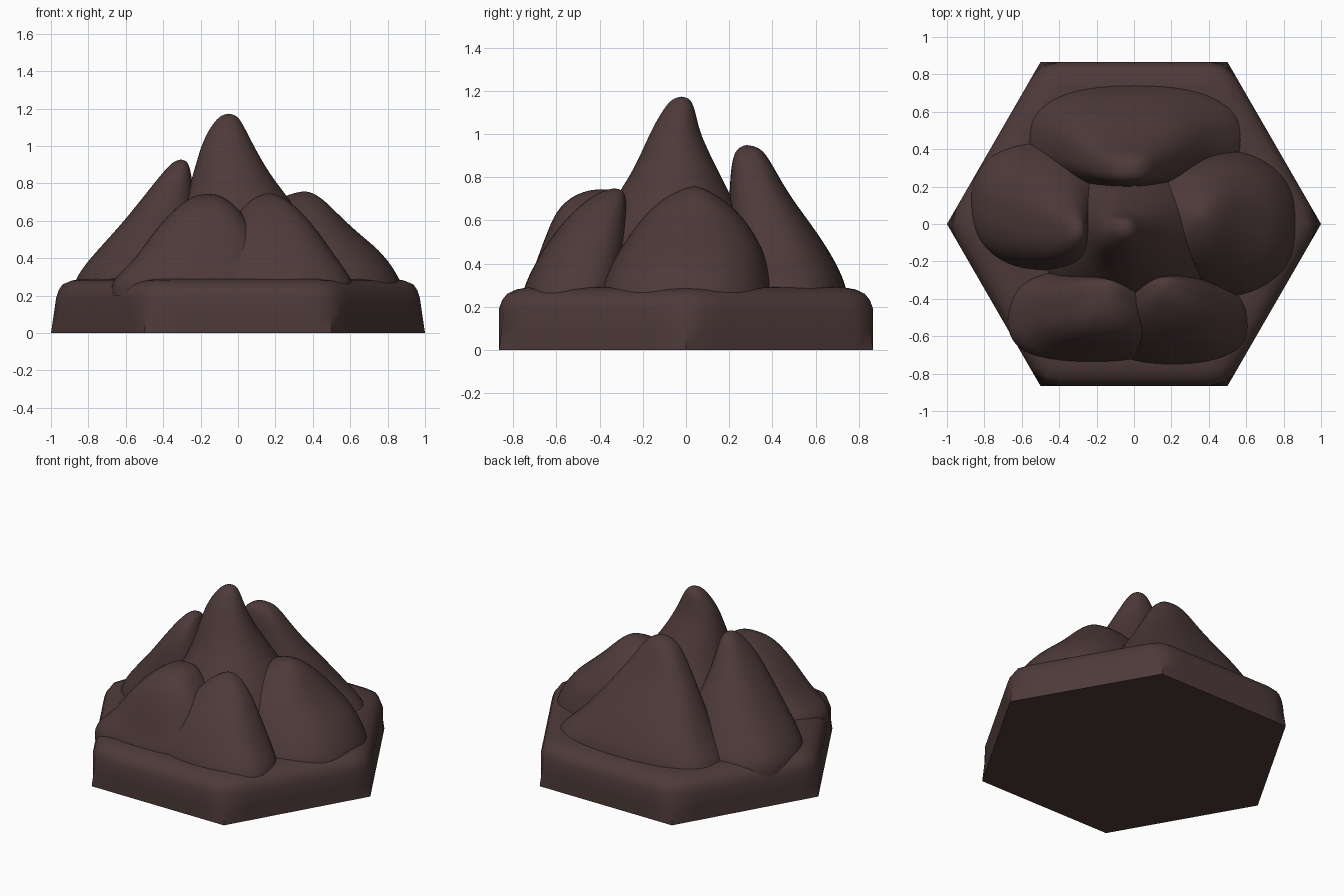
import bpy, bmesh, math

rock = bpy.data.materials.new("dark brown rock")
rock.diffuse_color = (0.075, 0.042, 0.041, 1)


def loft(name, rings, tip, levels=0, bottom=False):
    """Skin closed rings of points (bottom to top) and fan the last one to a tip."""
    bm = bmesh.new()
    loops = [[bm.verts.new(p) for p in ring] for ring in rings]
    n = len(loops[0])
    for a, b in zip(loops, loops[1:]):
        for i in range(n):
            j = (i + 1) % n
            bm.faces.new((a[i], a[j], b[j], b[i]))
    top = bm.verts.new(tip)
    for i in range(n):
        bm.faces.new((loops[-1][i], loops[-1][(i + 1) % n], top))
    if bottom:
        bm.faces.new(loops[0][::-1])
    me = bpy.data.meshes.new(name)
    bm.to_mesh(me)
    bm.free()
    me.materials.append(rock)
    ob = bpy.data.objects.new(name, me)
    bpy.context.collection.objects.link(ob)
    if levels:
        mod = ob.modifiers.new("smooth", 'SUBSURF')
        mod.levels = mod.render_levels = levels
    bpy.ops.object.select_all(action='DESELECT')
    ob.select_set(True)
    bpy.context.view_layer.objects.active = ob
    bpy.ops.object.shade_smooth_by_angle(angle=math.radians(50))
    return ob


def hex_ring(z, apothem, cap, n=72):
    """Hexagon with its corners trimmed to radius cap."""
    pts = []
    for i in range(n):
        t = 2 * math.pi * i / n
        off = (t % (math.pi / 3)) - math.pi / 6
        r = min(apothem / math.cos(off), cap)
        pts.append((r * math.cos(t), r * math.sin(t), z))
    return pts


def box_ring(z, x0, x1, y0, y1, power, n=28):
    """Superellipse filling the given bounds."""
    pts = []
    for i in range(n):
        t = 2 * math.pi * i / n
        c, s = math.cos(t), math.sin(t)
        px = math.copysign(abs(c) ** (2 / power), c)
        py = math.copysign(abs(s) ** (2 / power), s)
        pts.append(((x0 + x1) / 2 + px * (x1 - x0) / 2,
                    (y0 + y1) / 2 + py * (y1 - y0) / 2, z))
    return pts


def mound(name, power, tip, levels):
    """Rocky mound from (z, x0, x1, y0, y1) levels, sunk a little into the base."""
    levels = [(0.2,) + levels[0][1:]] + levels
    loft(name, [box_ring(*lv, power) for lv in levels], tip, levels=2)


# Hexagonal ground tile with a rounded upper edge
A = math.sqrt(3) / 2
loft("hex_base", [hex_ring(0, A, 1), hex_ring(0.1, A, 0.985), hex_ring(0.19, A, 0.972),
                  hex_ring(0.23, 0.852, 0.958), hex_ring(0.26, 0.828, 0.938),
                  hex_ring(0.28, 0.785, 0.89), hex_ring(0.29, 0.73, 0.84)],
     (0, 0, 0.295), bottom=True)

# Tall middle summit
mound("central_peak", 2.1, (-0.05, -0.02, 1.175), [
    (0.28, -0.52, 0.56, -0.57, 0.46), (0.6, -0.34, 0.36, -0.40, 0.27),
    (0.73, -0.28, 0.265, -0.31, 0.20), (0.85, -0.24, 0.17, -0.235, 0.14),
    (1.0, -0.20, 0.085, -0.17, 0.065), (1.1, -0.15, 0.035, -0.115, 0.045),
    (1.16, -0.10, 0.0, -0.07, 0.025)])

# Left peak with a steep inner wall
mound("left_peak", 2.3, (-0.305, -0.04, 0.93), [
    (0.28, -0.88, -0.05, -0.25, 0.45), (0.38, -0.81, -0.10, -0.24, 0.39),
    (0.5, -0.70, -0.15, -0.23, 0.32), (0.6, -0.61, -0.20, -0.22, 0.25),
    (0.73, -0.505, -0.23, -0.20, 0.15), (0.85, -0.41, -0.25, -0.15, 0.07),
    (0.915, -0.35, -0.265, -0.09, 0.02)])

# Back peak with a cliff facing the summit
mound("back_peak", 2.5, (-0.02, 0.28, 0.95), [
    (0.28, -0.58, 0.60, 0.15, 0.75), (0.4, -0.48, 0.45, 0.18, 0.70),
    (0.55, -0.38, 0.33, 0.19, 0.605), (0.7, -0.28, 0.22, 0.20, 0.49),
    (0.82, -0.20, 0.14, 0.205, 0.42), (0.91, -0.13, 0.08, 0.22, 0.37),
    (0.94, -0.07, 0.03, 0.25, 0.33)])

# Broad right ridge
mound("right_ridge", 2.3, (0.36, 0.04, 0.76), [
    (0.28, -0.05, 0.88, -0.41, 0.41), (0.43, 0.0, 0.775, -0.33, 0.37),
    (0.5, 0.03, 0.685, -0.285, 0.34), (0.62, 0.10, 0.55, -0.20, 0.265),
    (0.7, 0.18, 0.475, -0.11, 0.17), (0.745, 0.28, 0.41, -0.02, 0.09)])

# Front pair of foothills
mound("front_left_hill", 2.7, (-0.16, -0.39, 0.745), [
    (0.28, -0.68, 0.22, -0.745, -0.24), (0.35, -0.60, 0.20, -0.715, -0.25),
    (0.42, -0.535, 0.15, -0.69, -0.26), (0.53, -0.46, 0.10, -0.65, -0.27),
    (0.65, -0.355, 0.02, -0.60, -0.28), (0.71, -0.28, -0.05, -0.53, -0.29),
    (0.738, -0.22, -0.10, -0.46, -0.32)])
mound("front_right_hill", 2.5, (0.165, -0.33, 0.75), [
    (0.28, -0.20, 0.62, -0.76, -0.29), (0.4, -0.14, 0.53, -0.70, -0.275),
    (0.5, -0.09, 0.46, -0.64, -0.27), (0.63, -0.01, 0.36, -0.54, -0.27),
    (0.71, 0.06, 0.27, -0.44, -0.28), (0.738, 0.12, 0.21, -0.38, -0.29)])
